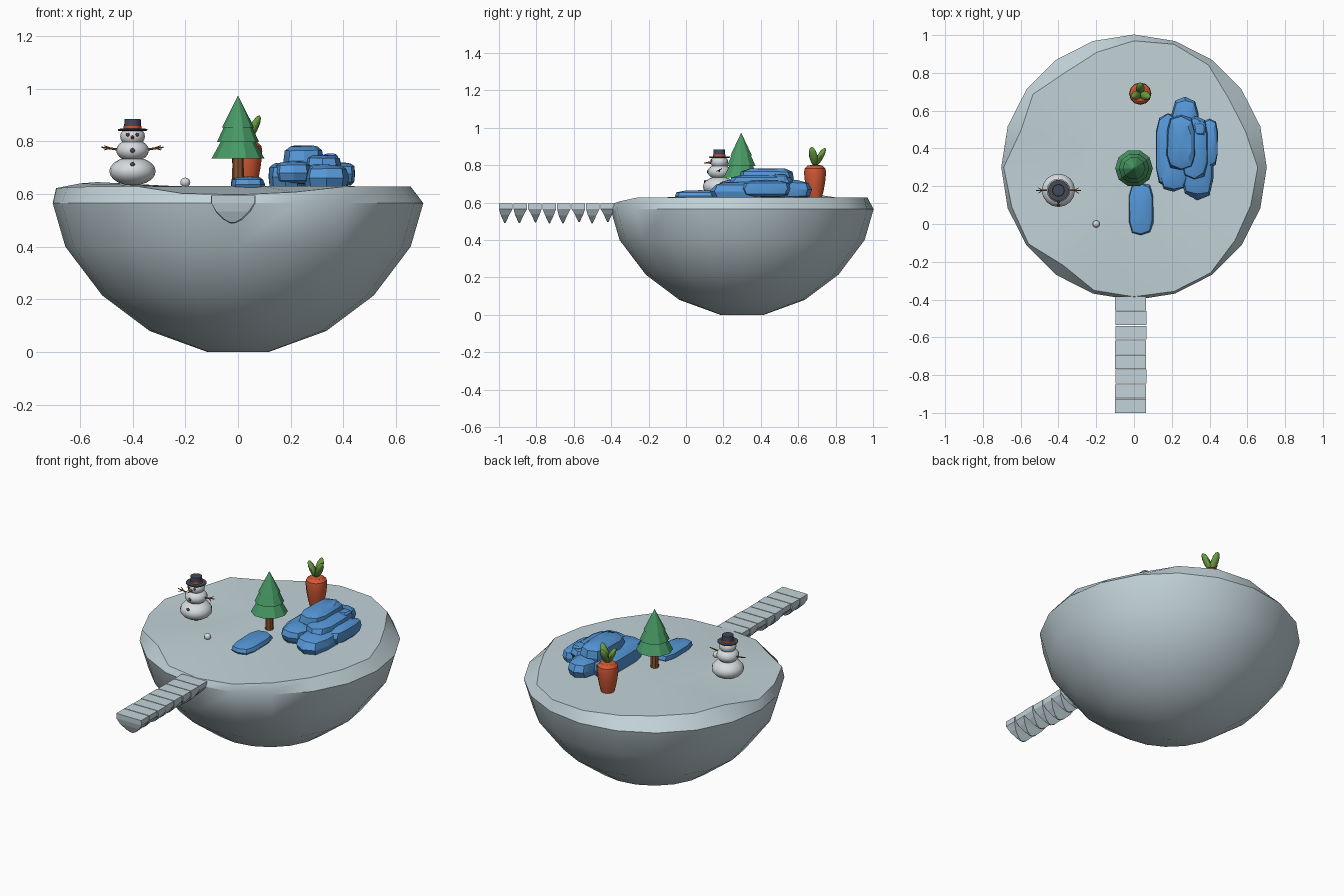
import bpy, bmesh, math, random
from mathutils import Vector, Matrix

if "Cube" in bpy.data.objects:
    bpy.data.objects.remove(bpy.data.objects["Cube"])
random.seed(4)


def mat(name, r, g, b):
    m = bpy.data.materials.new(name)
    m.diffuse_color = (r, g, b, 1)
    m.use_nodes = True
    m.node_tree.nodes["Principled BSDF"].inputs["Base Color"].default_value = m.diffuse_color
    return m


ICE = mat("ice_grey", 0.54, 0.65, 0.69)
SNOW = mat("snow_white", 0.68, 0.71, 0.73)
BLUE = mat("ice_blue", 0.09, 0.31, 0.68)
PINE = mat("pine_green", 0.065, 0.32, 0.13)
BARK = mat("bark_brown", 0.26, 0.09, 0.03)
ORANGE = mat("carrot_orange", 0.65, 0.10, 0.035)
LEAF = mat("leaf_green", 0.14, 0.33, 0.05)
DARK = mat("hat_dark", 0.055, 0.07, 0.10)


def finish(bm, name, m, smooth=None):
    bmesh.ops.remove_doubles(bm, verts=bm.verts, dist=1e-5)
    bmesh.ops.recalc_face_normals(bm, faces=bm.faces)
    me = bpy.data.meshes.new(name)
    bm.to_mesh(me)
    bm.free()
    me.materials.append(m)
    ob = bpy.data.objects.new(name, me)
    bpy.context.collection.objects.link(ob)
    if smooth:
        bpy.ops.object.select_all(action='DESELECT')
        bpy.context.view_layer.objects.active = ob
        ob.select_set(True)
        bpy.ops.object.shade_smooth_by_angle(angle=math.radians(smooth))
    return ob


def skin(bm, rings):
    """Join closed rings of points, capping both ends."""
    vs = [[bm.verts.new(p) for p in ring] for ring in rings]
    n = len(vs[0])
    for a, b in zip(vs, vs[1:]):
        for i in range(n):
            j = (i + 1) % n
            bm.faces.new((a[i], a[j], b[j], b[i]))
    bm.faces.new(vs[0])
    bm.faces.new(vs[-1])


def circle(c, r, z, n):
    return [(c[0] + r * math.cos(2 * math.pi * i / n),
             c[1] + r * math.sin(2 * math.pi * i / n), z) for i in range(n)]


def lathe(name, c, profile, n, m, smooth=None):
    bm = bmesh.new()
    skin(bm, [circle(c, r, z, n) for r, z in profile])
    return finish(bm, name, m, smooth)


def ball(name, c, r, m, seg=16, rings=10, rot=None, smooth=60):
    bm = bmesh.new()
    bmesh.ops.create_uvsphere(bm, u_segments=seg, v_segments=rings, radius=1)
    M = Matrix.Translation(c) @ (rot or Matrix()) @ Matrix.Diagonal((*r, 1))
    bm.transform(M)
    return finish(bm, name, m, smooth)


def stick(name, a, b, r1, r2, m, n=6):
    a, b = Vector(a), Vector(b)
    bm = bmesh.new()
    bmesh.ops.create_cone(bm, cap_ends=True, segments=n, radius1=r1, radius2=r2, depth=(b - a).length)
    bm.transform(Matrix.Translation((a + b) / 2) @ (b - a).to_track_quat('Z', 'Y').to_matrix().to_4x4())
    return finish(bm, name, m)


# floating island: round bowl with an uneven top rim
C = (0, 0.3)
rim = [.655, .62, .62, .67, .685, .67, .64, .62, .66, .63,
       .69, .68, .69, .64, .685, .685, .69, .69, .66, .65]
high = {8: .645, 9: .64, 10: .622, 11: .625, 14: .602, 15: .597, 16: .607}
bm = bmesh.new()
rings = [circle(C, r, z, 20) for r, z in
         [(.115, .008), (.335, .08), (.515, .215), (.655, .40), (.703, .565)]]
rings.append([(C[0] + r * math.cos(i * math.pi / 10), C[1] + r * math.sin(i * math.pi / 10),
               high.get(i, .628)) for i, r in enumerate(rim)])
rings.append(circle(C, .30, .63, 20))
skin(bm, rings)
bmesh.ops.translate(bm, verts=[v for v in bm.verts if v.co.z < .009], vec=(0, 0, -.008))
finish(bm, "island", ICE, 32)

# bridge: row of slabs, each with a pointed underside
for k in range(8):
    y0, y1 = -1 + k * .0775, -1 + (k + 1) * .0775 - .004
    ym, h = (y0 + y1) / 2, (y1 - y0) / 2
    jx, jy, jz = (random.uniform(-.006, .006) for _ in range(3))
    bm = bmesh.new()
    layers = [(.595, .082, h), (.565, .082, h * .97), (.535, .062, h * .62), (.505, .032, h * .25), (.492, .008, h * .08)]
    skin(bm, [[(-.018 + (jx if z < .55 else jx * .4) + sx * w, ym + (jy if z < .55 else 0) + sy * d,
                z + (jz if z < .55 else 0))
               for sx, sy in ((-1, -1), (0, -1.0), (1, -1), (1, 1), (0, 1.0), (-1, 1))]
              for z, w, d in layers])
    finish(bm, "bridge_slab_%d" % k, ICE)

# snowman body, head, hat
X, Y = -.4, .178
ball("snowman_base", (X, Y, .686), (.088, .088, .054), SNOW)
ball("snowman_middle", (X, Y, .765), (.062, .062, .042), SNOW)
ball("snowman_head", (X, Y, .818), (.047, .047, .038), SNOW)
lathe("hat", (X, Y), [(.05, .838), (.056, .842), (.056, .847), (.032, .848), (.031, .884)], 16, DARK, 30)
lathe("hat_band", (X, Y), [(.0335, .848), (.0335, .858)], 16, ORANGE, 30)
# snowman face, buttons and twig arms
stick("nose", (X, Y - .04, .815), (X, Y - .085, .812), .008, .001, ORANGE)
for s in (-1, 1):
    ball("eye", (X + s * .018, Y - .042, .825), (.007, .006, .007), DARK, 8, 6)
    tip = (X + s * .118, Y, .777)
    fork = (X + s * .085, Y, .774)
    stick("arm", (X + s * .05, Y, .768), tip, .005, .0025, BARK)
    stick("twig_up", fork, (X + s * .108, Y + .014, .783), .003, .0015, BARK)
    stick("twig_down", fork, (X + s * .108, Y - .016, .767), .003, .0015, BARK)
for z, d in ((.765, .061), (.712, .077)):
    ball("button", (X, Y - d, z), (.009, .006, .009), DARK, 8, 6)
ball("snowball", (-.2, 0, .644), (.019, .019, .018), SNOW, 12, 8)

# pine tree: three stacked cones on a trunk
T = (0, .295)
lathe("tree_trunk", T, [(.023, .61), (.021, .76)], 8, BARK, 30)
for k, (r, z, r2, z2) in enumerate([(.1, .735, .045, .835), (.08, .797, .035, .895), (.06, .853, .001, .972)]):
    lathe("tree_tier_%d" % k, T, [(.02, z + .012), (r, z), (r2, z2)], 10, PINE)

# giant carrot planted in the snow, with leaves
K = (.033, .69)
lathe("carrot", K, [(.034, .62), (.045, .66), (.054, .71), (.059, .76), (.056, .782), (.04, .798), (.012, .803)],
      12, ORANGE, 35)
for k, (a, tilt, ln) in enumerate([(-20, 28, .058), (200, 26, .052), (90, 30, .056)]):
    a = math.radians(a)
    rot = Matrix.Rotation(a, 4, 'Z') @ Matrix.Rotation(math.radians(tilt), 4, 'Y')
    p = Vector((K[0], K[1], .798)) + rot @ Vector((0, 0, ln * .95))
    ball("carrot_leaf_%d" % k, p, (.017, .024, ln), LEAF, 8, 6, rot)


# blue ice boulders: squarish long lumps with flat facets
def boulder(name, c, r, power=.62):
    bm = bmesh.new()
    bmesh.ops.create_uvsphere(bm, u_segments=10, v_segments=6, radius=1)
    for v in bm.verts:
        q = [math.copysign(abs(t) ** power, t) if abs(t) > 1e-4 else 0 for t in v.co]
        q = [t * (1 + random.uniform(-.06, .03)) for t in q]
        v.co = [ci + ri * t for ci, ri, t in zip(c, r, q)]
    return finish(bm, name, BLUE, 25)


boulder("flat_boulder", (.037, .078, .635), (.068, .145, .032))
for k, (c, r) in enumerate([
        ((.18, .39, .665), (.068, .205, .055)),
        ((.335, .345, .66), (.088, .215, .055)),
        ((.27, .505, .67), (.075, .165, .055)),
        ((.25, .43, .725), (.08, .15, .062)),
        ((.32, .40, .71), (.075, .17, .04)),
        ((.40, .43, .675), (.046, .13, .046)),
        ((.35, .505, .72), (.033, .042, .035)),
        ((.21, .30, .68), (.075, .13, .045))]):
    boulder("boulder_%d" % k, c, r)
